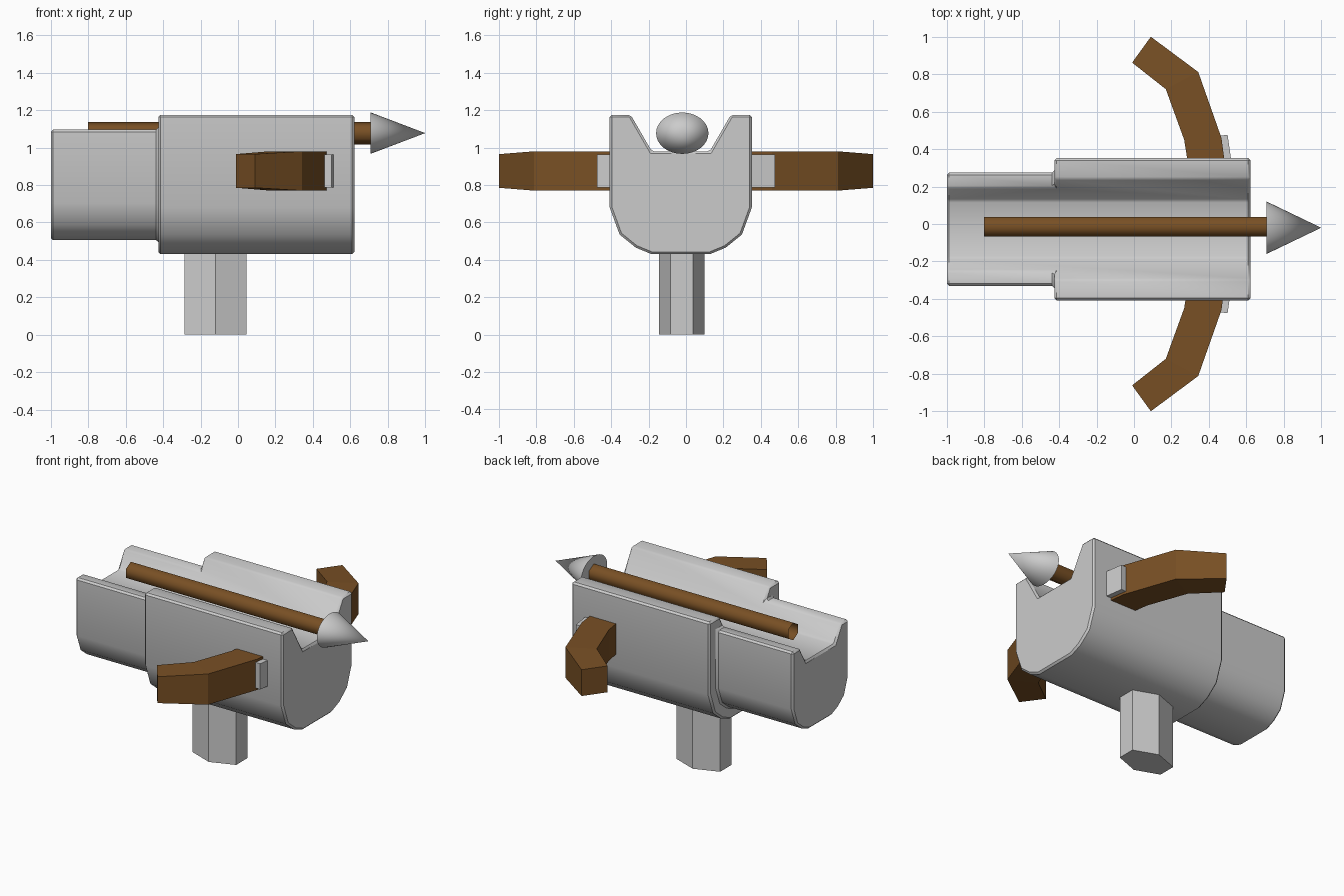
import bpy, bmesh, math
from mathutils import Matrix

if "Cube" in bpy.data.objects:
    bpy.data.objects.remove(bpy.data.objects["Cube"])

CY = -0.028   # centre line of stock, grip and bolt


def make_object(name, bm, mat=None):
    bmesh.ops.recalc_face_normals(bm, faces=bm.faces)
    me = bpy.data.meshes.new(name)
    bm.to_mesh(me)
    bm.free()
    ob = bpy.data.objects.new(name, me)
    bpy.context.collection.objects.link(ob)
    if mat:
        me.materials.append(mat)
    return ob


def loft(name, rings, mat=None):
    """Closed skin over rings with equal point counts."""
    bm = bmesh.new()
    vs = [[bm.verts.new(p) for p in r] for r in rings]
    n = len(rings[0])
    for a, b in zip(vs, vs[1:]):
        for i in range(n):
            j = (i + 1) % n
            bm.faces.new((a[i], a[j], b[j], b[i]))
    bm.faces.new(vs[0])
    bm.faces.new(vs[-1][::-1])
    return make_object(name, bm, mat)


def prism_x(name, half, x0, x1):
    """Mirror a half profile (y, z) about the centre line and extrude along x."""
    prof = half + [(-y, z) for y, z in reversed(half)]
    return loft(name, [[(x, CY + y, z) for y, z in prof] for x in (x0, x1)])


def smooth(ob, deg):
    bpy.ops.object.select_all(action='DESELECT')
    ob.select_set(True)
    bpy.context.view_layer.objects.active = ob
    bpy.ops.object.shade_smooth_by_angle(angle=math.radians(deg))


def boolean(ob, cutter, op):
    m = ob.modifiers.new(op.lower(), 'BOOLEAN')
    m.operation, m.object, m.solver = op, cutter, 'EXACT'
    bpy.context.view_layer.objects.active = ob
    bpy.ops.object.modifier_apply(modifier=m.name)
    bpy.data.objects.remove(cutter)


wood = bpy.data.materials.new("wood")
wood.diffuse_color = (0.19, 0.08, 0.018, 1)
wood.use_nodes = True
wood.node_tree.nodes["Principled BSDF"].inputs["Base Color"].default_value = wood.diffuse_color

# Stock: large front block and smaller rear block with a shared V channel
half = [(0.38, 1.175), (0.38, 0.68), (0.327, 0.535), (0.24, 0.465), (0.155, 0.43)]
rear_half = [(y * 0.795, 1.095 + (z - 1.175) * 0.792) for y, z in half]
stock = prism_x("stock", half, -0.425, 0.622)
boolean(stock, prism_x("rear_block", rear_half, -1.0, -0.2), 'UNION')
boolean(stock, prism_x("channel", [(0.343, 1.305), (0.155, 0.98)], -1.2, 0.9), 'DIFFERENCE')
bev = stock.modifiers.new("bevel", 'BEVEL')
bev.width, bev.segments = 0.012, 1
bev.limit_method, bev.angle_limit = 'ANGLE', math.radians(42)
bpy.context.view_layer.objects.active = stock
bpy.ops.object.modifier_apply(modifier=bev.name)
smooth(stock, 35)

# Grip: flattened hexagonal post
hexa = [(math.sin(math.radians(60 * i)), math.cos(math.radians(60 * i))) for i in range(6)]
loft("grip", [[(-0.12 + 0.19 * s, -0.023 + 0.122 * c, z) for s, c in hexa] for z in (0.0, 0.45)])

# Bow limbs and clips on both sides: (inner x, y, outer x, y, half height)
limb = [(0.30, 0.25, 0.495, 0.25, 0.105), (0.268, 0.45, 0.467, 0.46, 0.105),
        (0.17, 0.72, 0.343, 0.812, 0.105), (-0.01, 0.862, 0.09, 1.0, 0.09)]
clip = [(0.46, 0.472, 0.5, 0.476, 0.088), (0.485, 0.28, 0.528, 0.28, 0.088)]


def rings(sections, side):
    return [[(xi, side * yi, 0.875 - h), (xo, side * yo, 0.875 - h),
             (xo, side * yo, 0.875 + h), (xi, side * yi, 0.875 + h)]
            for xi, yi, xo, yo, h in sections]


for side, label in ((1, "left"), (-1, "right")):
    loft(label + "_bow_limb", rings(limb, side), wood)
    loft(label + "_limb_clip", rings(clip, side))


# Bolt: open hexagonal shaft and oval cone tip
def cone(name, sides, r1, r2, x0, x1, y, caps, zscale, mat=None):
    bm = bmesh.new()
    bmesh.ops.create_cone(bm, cap_ends=caps, segments=sides, radius1=r1, radius2=r2, depth=x1 - x0)
    bmesh.ops.remove_doubles(bm, verts=bm.verts, dist=1e-5)
    if sides == 6:
        bm.transform(Matrix.Rotation(math.radians(30), 4, 'Z'))
    bm.transform(Matrix.Rotation(math.radians(90), 4, 'Y'))
    bm.transform(Matrix.Diagonal((1, 1, zscale, 1)))
    bm.transform(Matrix.Translation(((x0 + x1) / 2, y, 1.077)))
    return make_object(name, bm, mat)


shaft = cone("bolt_shaft", 6, 0.06, 0.06, -0.8, 0.715, -0.015, False, 1.0, wood)
smooth(shaft, 65)
tip = cone("bolt_tip", 32, 0.14, 0.0, 0.708, 1.0, -0.02, True, 0.79)
smooth(tip, 40)
